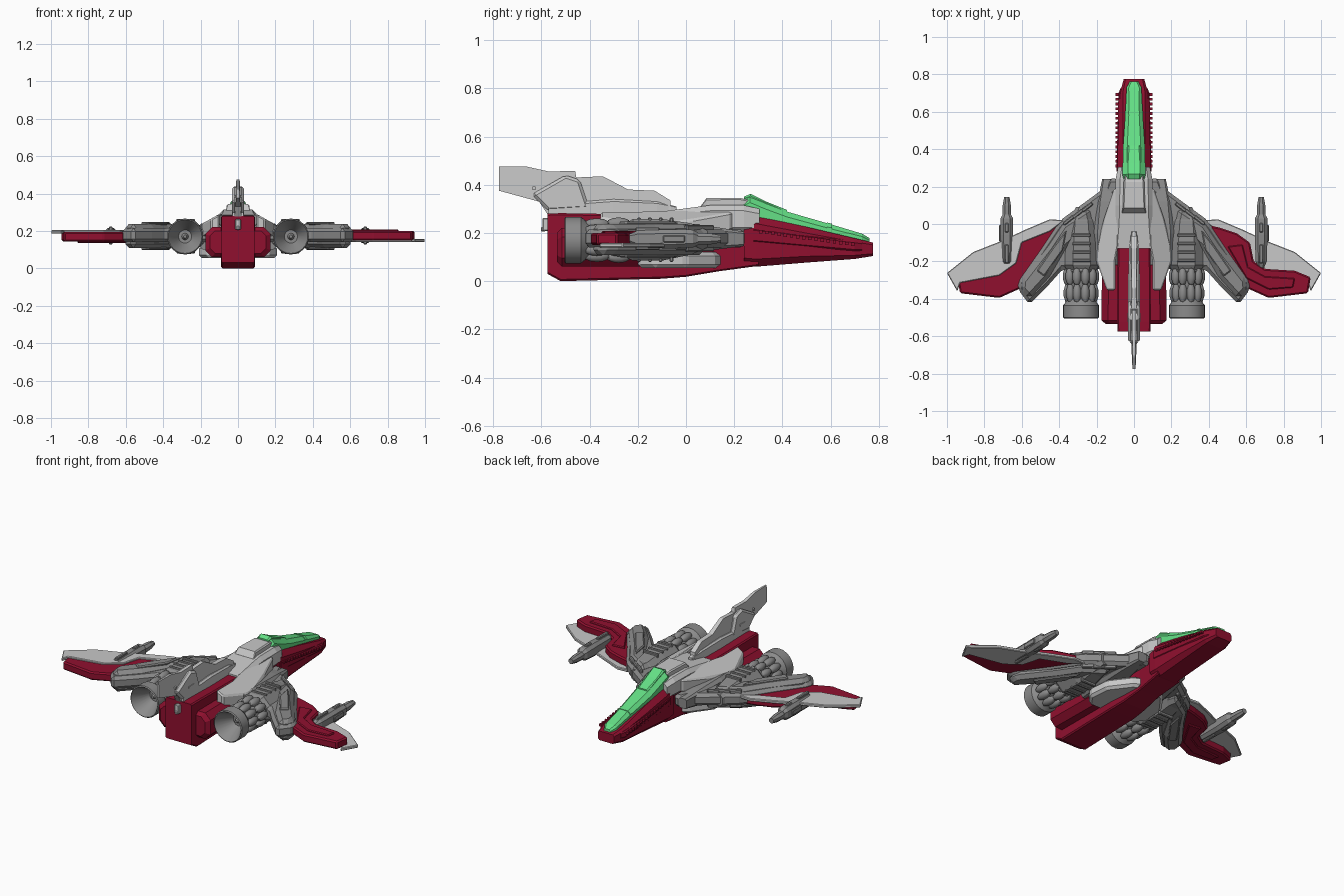
import bpy, bmesh, math
from mathutils import Vector, Matrix


def material(name, rgb):
    m = bpy.data.materials.new(name)
    m.diffuse_color = (*rgb, 1)
    return m


RED = material("crimson", (0.28, 0.005, 0.028))
GREEN = material("canopy green", (0.13, 0.75, 0.24))
LIGHT = material("light grey", (0.58, 0.58, 0.58))
DARK = material("mid grey", (0.26, 0.26, 0.26))


def finish(name, bm, mat, mirror=False, bevel=0):
    bmesh.ops.recalc_face_normals(bm, faces=bm.faces[:])
    me = bpy.data.meshes.new(name)
    bm.to_mesh(me)
    bm.free()
    me.materials.append(mat)
    ob = bpy.data.objects.new(name, me)
    bpy.context.collection.objects.link(ob)
    if bevel:
        b = ob.modifiers.new("chamfer", 'BEVEL')
        b.width, b.segments, b.limit_method = bevel, 1, 'ANGLE'
    if mirror:
        m = ob.modifiers.new("mirror", 'MIRROR')
        m.use_clip = False
        m.merge_threshold = 0.00001
    return ob


def loft(name, sections, mat, cx=0, c=0.3, mirror=False):
    """Chamfered boxes along y; section = (y, half width, z low, z high)."""
    bm = bmesh.new()
    rings = []
    for y, w, z0, z1 in sections:
        k = c * min(w, (z1 - z0) / 2)
        pts = [(-w + k, z0), (w - k, z0), (w, z0 + k), (w, z1 - k),
               (w - k, z1), (-w + k, z1), (-w, z1 - k), (-w, z0 + k)]
        rings.append([bm.verts.new((cx + x, y, z)) for x, z in pts])
    for a, b in zip(rings, rings[1:]):
        for i in range(8):
            j = (i + 1) % 8
            bm.faces.new((a[i], a[j], b[j], b[i]))
    bm.faces.new(rings[0])
    bm.faces.new(rings[-1])
    return finish(name, bm, mat, mirror)


def prism(name, pts, lo, hi, mat, axis='z', mirror=False, bevel=0, warp=None):
    """Extruded outline; warp(co) moves points afterwards."""
    bm = bmesh.new()
    put = (lambda p: (p[0], p[1], lo)) if axis == 'z' else (lambda p: (lo, p[0], p[1]))
    f = bm.faces.new([bm.verts.new(put(p)) for p in pts])
    top = bmesh.ops.extrude_face_region(bm, geom=[f])['geom']
    d = Vector((0, 0, hi - lo)) if axis == 'z' else Vector((hi - lo, 0, 0))
    bmesh.ops.translate(bm, vec=d, verts=[v for v in top if isinstance(v, bmesh.types.BMVert)])
    if warp:
        for v in bm.verts:
            warp(v.co)
    return finish(name, bm, mat, mirror, bevel)


def boxes(name, items, mat, mirror=False, bevel=0):
    """items = (centre, size, rotation about z)."""
    bm = bmesh.new()
    for c, s, r in items:
        bmesh.ops.create_cube(bm, size=1, matrix=Matrix.Translation(c) @
                              Matrix.Rotation(r, 4, 'Z') @ Matrix.Diagonal((*s, 1)))
    return finish(name, bm, mat, mirror, bevel)


def smooth(ob):
    bpy.ops.object.select_all(action='DESELECT')
    ob.select_set(True)
    bpy.context.view_layer.objects.active = ob
    bpy.ops.object.shade_smooth_by_angle(angle=math.radians(35))


# Nose with a toothed row of blocks on each side
loft("nose", [(0.24, 0.088, 0.065, 0.25), (0.29, 0.09, 0.06, 0.27), (0.5, 0.085, 0.077, 0.225),
              (0.7, 0.075, 0.092, 0.178), (0.775, 0.055, 0.104, 0.16)], RED, c=0.35)
loft("nose_chine", [(0.28, 0.094, 0.16, 0.22), (0.7, 0.083, 0.125, 0.165), (0.73, 0.07, 0.125, 0.16)], RED)
boxes("nose_teeth", [((0.088, 0.31 + 0.0255 * i, 0.205 - 0.0035 * i), (0.024, 0.014, 0.014), 0)
                     for i in range(16)], RED, True)

# Canopy with raised frame
loft("canopy", [(0.235, 0.055, 0.24, 0.335), (0.265, 0.062, 0.24, 0.355), (0.33, 0.06, 0.23, 0.322),
                (0.42, 0.058, 0.2, 0.288), (0.6, 0.046, 0.16, 0.236), (0.73, 0.04, 0.15, 0.197),
                (0.762, 0.022, 0.145, 0.178)], GREEN, c=0.5)
loft("canopy_rear_frame", [(0.24, 0.035, 0.3, 0.35), (0.268, 0.04, 0.3, 0.362), (0.33, 0.036, 0.3, 0.331),
                           (0.42, 0.034, 0.24, 0.295)], GREEN)
loft("canopy_front_frame", [(0.585, 0.048, 0.17, 0.243), (0.605, 0.047, 0.17, 0.238)], GREEN, c=0.5)

# Red keel hull and side tanks
loft("keel_hull", [(-0.575, 0.088, 0.03, 0.28), (-0.52, 0.09, 0.0, 0.282), (-0.1, 0.088, 0.01, 0.275),
                   (0.0, 0.08, 0.018, 0.25), (0.13, 0.07, 0.04, 0.24), (0.3, 0.08, 0.063, 0.24)], RED, c=0.08)
loft("side_tanks", [(-0.535, 0.15, 0.08, 0.2), (-0.515, 0.175, 0.06, 0.22), (-0.2, 0.17, 0.06, 0.22),
                    (0.0, 0.1, 0.06, 0.2)], RED, c=0.45)
boxes("tail_latch", [((0, -0.583, 0.235), (0.03, 0.025, 0.055), 0), ((0, -0.592, 0.215), (0.018, 0.02, 0.02), 0)],
      LIGHT, bevel=0.004)

# Light upper fuselage, dorsal hatch and sloping shoulders
loft("fuselage", [(-0.13, 0.1, 0.24, 0.285), (0.0, 0.1, 0.2, 0.302), (0.1, 0.1, 0.2, 0.315),
                  (0.24, 0.098, 0.2, 0.315), (0.305, 0.085, 0.2, 0.3)], LIGHT, c=0.4)
loft("dorsal_hatch", [(0.06, 0.065, 0.29, 0.31), (0.085, 0.06, 0.29, 0.344), (0.225, 0.055, 0.29, 0.345),
                      (0.29, 0.045, 0.29, 0.33)], LIGHT, c=0.25)


def slope(co):
    co.z -= max(0, co.x - 0.09) * 0.55


prism("shoulder_plates", [(0.07, 0.22), (0.11, 0.18), (0.16, 0.03), (0.2, -0.13), (0.2, -0.2), (0.145, -0.355),
                          (0.1, -0.355), (0.1, -0.2), (0.085, -0.12)], 0.22, 0.295, LIGHT,
      mirror=True, bevel=0.008, warp=slope)
prism("belly_plates", [(0.06, 0.15), (0.11, 0.12), (0.2, 0.0), (0.21, -0.13), (0.16, -0.2), (0.07, -0.2)],
      0.055, 0.12, LIGHT, mirror=True, bevel=0.015)


# Tail fin, thinning towards its top and trailing tip
def fin_taper(co):
    co.x *= max(0.25, 1 - max(0, co.z - 0.3) * 2.5 - max(0, -co.y - 0.6) * 2)


prism("tail_fin", [(-0.775, 0.475), (-0.66, 0.475), (-0.57, 0.455), (-0.46, 0.457), (-0.455, 0.43),
                   (-0.345, 0.435), (-0.24, 0.38), (-0.13, 0.375), (-0.065, 0.335), (-0.06, 0.27),
                   (-0.57, 0.27), (-0.61, 0.33), (-0.775, 0.375)],
      -0.018, 0.018, LIGHT, 'x', warp=fin_taper)
prism("fin_spine", [(-0.64, 0.36), (-0.5, 0.44), (-0.44, 0.42), (-0.4, 0.3), (-0.57, 0.29)],
      -0.032, 0.032, LIGHT, 'x', bevel=0.012)
loft("fin_root", [(-0.57, 0.03, 0.26, 0.32), (-0.3, 0.032, 0.26, 0.34), (-0.12, 0.025, 0.26, 0.33),
                  (-0.04, 0.012, 0.26, 0.31)], LIGHT)
boxes("fin_hinges", [((0, -0.63, 0.385), (0.045, 0.012, 0.014), 0), ((0, -0.5, 0.35), (0.072, 0.05, 0.012), 0)],
      LIGHT)

# Inner wings: base plate, armour, intake and nacelle
prism("inner_wing", [(0.08, 0.24), (0.135, 0.245), (0.155, 0.195), (0.38, 0.03), (0.42, -0.02), (0.5, -0.14),
                     (0.62, -0.31), (0.62, -0.35), (0.56, -0.43), (0.46, -0.33), (0.38, -0.24), (0.15, -0.24),
                     (0.08, -0.1)], 0.14, 0.215, DARK, mirror=True, bevel=0.018)
prism("wing_armour", [(0.24, 0.09), (0.38, 0.0), (0.46, -0.12), (0.6, -0.3), (0.605, -0.35), (0.56, -0.4),
                      (0.45, -0.28), (0.37, -0.14), (0.22, 0.0)], 0.108, 0.238, DARK, mirror=True, bevel=0.022)
prism("wing_upper_panel", [(0.36, -0.03), (0.43, -0.12), (0.52, -0.25), (0.48, -0.28), (0.38, -0.14)],
      0.23, 0.248, DARK, mirror=True, bevel=0.006)
prism("wing_lower_panel", [(0.36, -0.03), (0.43, -0.12), (0.52, -0.25), (0.48, -0.28), (0.38, -0.14)],
      0.098, 0.115, DARK, mirror=True, bevel=0.006)
loft("intake", [(0.24, 0.025, 0.145, 0.205), (0.12, 0.05, 0.13, 0.225), (-0.05, 0.07, 0.11, 0.24),
                (-0.22, 0.06, 0.1, 0.24)], DARK, cx=0.145, mirror=True)
loft("nacelle", [(0.09, 0.03, 0.14, 0.21), (0.02, 0.07, 0.11, 0.24), (-0.1, 0.09, 0.085, 0.258),
                 (-0.22, 0.095, 0.085, 0.258), (-0.25, 0.075, 0.1, 0.24)], DARK, cx=0.28, c=0.55, mirror=True)
boxes("nacelle_ribs", [((0.28, -0.06 - 0.045 * i, 0.172), (0.1, 0.016, 0.184), 0) for i in range(4)],
      DARK, True, 0.004)
boxes("wing_ribs", [((0.25 + 0.05 * i, 0.09 - 0.035 * i, 0.178), (0.02, 0.07, 0.11), 0.9) for i in range(3)],
      DARK, True, 0.005)

# Engines: turned nozzle with a hollow bell, and swollen ducts around it
EX, EZ = 0.283, 0.17
profile = [(-0.2, 0.06), (-0.25, 0.082), (-0.27, 0.07), (-0.4, 0.07), (-0.425, 0.088), (-0.435, 0.096),
           (-0.5, 0.096), (-0.505, 0.09), (-0.495, 0.083), (-0.4, 0.035), (-0.4, 0.018), (-0.425, 0.008)]
bm = bmesh.new()
N = 24
rings = [[bm.verts.new((EX + r * math.cos(2 * math.pi * i / N), y, EZ + r * math.sin(2 * math.pi * i / N)))
          for i in range(N)] for y, r in profile]
for a, b in zip(rings, rings[1:]):
    for i in range(N):
        bm.faces.new((a[i], a[(i + 1) % N], b[(i + 1) % N], b[i]))
bm.faces.new(rings[0])
bm.faces.new(rings[-1])
smooth(finish("engine_nozzle", bm, DARK, True))
bm = bmesh.new()
for i in range(10):
    t = 2 * math.pi * i / 10
    for y, r, ly in ((-0.37, 0.07, 0.055), (-0.28, 0.074, 0.05)):
        bmesh.ops.create_uvsphere(bm, u_segments=10, v_segments=6, radius=1, matrix=Matrix.Translation(
            (EX + r * math.cos(t), y, EZ + r * math.sin(t))) @ Matrix.Diagonal((0.024, ly, 0.024, 1)))
smooth(finish("engine_ducts", bm, DARK, True))

# Outer wings: red slab over a thin light blade; the left one is the same wing turned over
outer = [
    prism("outer_wing", [(0.37, 0.0), (0.46, -0.02), (0.55, -0.05), (0.62, -0.1), (0.64, -0.2), (0.7, -0.24),
                         (0.86, -0.25), (0.945, -0.285), (0.93, -0.37), (0.72, -0.395), (0.62, -0.35),
                         (0.5, -0.25), (0.4, -0.1)], 0.15, 0.2, RED, bevel=0.008),
    prism("outer_wing_ridge", [(0.5, -0.12), (0.58, -0.11), (0.61, -0.23), (0.7, -0.28), (0.86, -0.29),
                               (0.85, -0.34), (0.72, -0.35), (0.6, -0.29)], 0.19, 0.208, RED, bevel=0.005),
    prism("wing_blade", [(0.37, 0.02), (0.45, 0.025), (0.58, -0.03), (0.72, -0.095), (0.86, -0.15), (1.0, -0.262),
                         (0.945, -0.36), (0.93, -0.315), (0.72, -0.275), (0.63, -0.21), (0.6, -0.1), (0.45, -0.04)],
          0.14, 0.158, LIGHT, bevel=0.004),
]
for ob in outer:
    left = ob.copy()
    left.name = "left_" + ob.name
    left.rotation_euler = (0, math.pi, 0)
    left.location.z = 0.344
    bpy.context.collection.objects.link(left)

# Wing guns
loft("gun_body", [(-0.235, 0.015, 0.16, 0.195), (-0.2, 0.03, 0.14, 0.21), (-0.06, 0.034, 0.135, 0.215),
                  (0.03, 0.034, 0.14, 0.213), (0.05, 0.022, 0.15, 0.2)], DARK, cx=0.68, c=0.5, mirror=True)
loft("gun_barrel", [(0.03, 0.024, 0.15, 0.2), (0.1, 0.022, 0.152, 0.198), (0.145, 0.014, 0.16, 0.19)],
     DARK, cx=0.68, c=0.6, mirror=True)
boxes("gun_fittings", [((0.68, -0.16, 0.176), (0.02, 0.1, 0.095), 0), ((0.68, -0.02, 0.176), (0.02, 0.05, 0.09), 0),
                       ((0.715, -0.05, 0.175), (0.012, 0.09, 0.03), 0)], DARK, True, 0.004)
